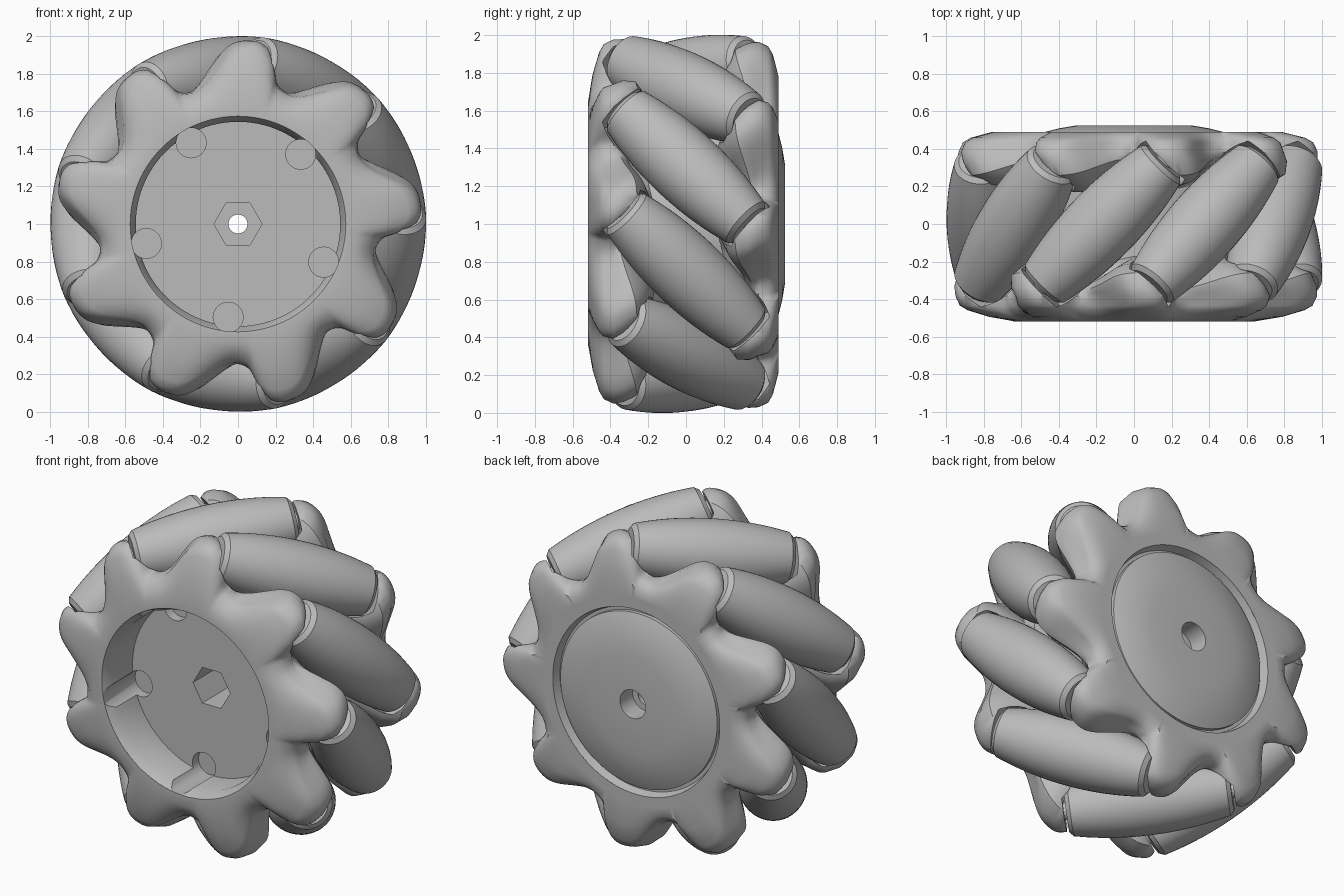
import bpy, bmesh
from math import sin, cos, pi, radians, sqrt
from mathutils import Matrix, Vector

if "Cube" in bpy.data.objects:
    bpy.data.objects.remove(bpy.data.objects["Cube"])

COUNT = 9                 # rollers around the wheel
STEP = 40                 # degrees between rollers
FIRST = 22                # angle of the first roller
AXIS_R = 0.803            # distance of roller axes from the wheel axis
HALF = 0.47               # half length of a roller
CENTRE = Vector((0, 0, 1))

grey = bpy.data.materials.new("light_grey")
grey.use_nodes = True
grey.diffuse_color = (0.5, 0.5, 0.5, 1)
grey.node_tree.nodes["Principled BSDF"].inputs["Base Color"].default_value = (0.5, 0.5, 0.5, 1)


def finish(name, bm):
    bmesh.ops.remove_doubles(bm, verts=bm.verts, dist=1e-5)
    bmesh.ops.recalc_face_normals(bm, faces=bm.faces)
    mesh = bpy.data.meshes.new(name)
    bm.to_mesh(mesh)
    bm.free()
    mesh.materials.append(grey)
    obj = bpy.data.objects.new(name, mesh)
    bpy.context.collection.objects.link(obj)
    return obj


def skin(bm, rows, closed):
    """Join rings of points into a surface; closed also joins last to first."""
    rings = [[bm.verts.new(p) for p in row] for row in rows]
    pairs = list(zip(rings, rings[1:]))
    if closed:
        pairs.append((rings[-1], rings[0]))
    for a, b in pairs:
        for i in range(len(a)):
            j = (i + 1) % len(a)
            bm.faces.new((a[i], a[j], b[j], b[i]))


def lathe(bm, profile, frame, sides, closed=False):
    """Turn (radius, height) points around the frame's z axis."""
    rows = [[frame @ Vector((r * cos(2 * pi * i / sides), r * sin(2 * pi * i / sides), h))
             for i in range(sides)] for r, h in profile]
    skin(bm, rows, closed)


def polar(r, degrees, y):
    a = radians(degrees)
    return CENTRE + Vector((r * cos(a), y, r * sin(a)))


def frame_along(origin, direction):
    return Matrix.Translation(origin) @ direction.to_track_quat('Z', 'Y').to_matrix().to_4x4()


def roller_frame(k):
    deg = FIRST + STEP * k
    a = radians(deg)
    return frame_along(polar(AXIS_R, deg, 0), Vector((sin(a), 1, -cos(a))).normalized())


def roller_radius(s):
    return sqrt(1 - s * s / 2) - AXIS_R


def cut(obj, cutter):
    mod = obj.modifiers.new("cut", 'BOOLEAN')
    mod.operation = 'DIFFERENCE'
    mod.solver = 'EXACT'
    mod.use_self = True
    mod.object = cutter
    bpy.context.view_layer.objects.active = obj
    bpy.ops.object.modifier_apply(modifier=mod.name)


def smooth(obj, angle=35):
    bpy.ops.object.select_all(action='DESELECT')
    obj.select_set(True)
    bpy.context.view_layer.objects.active = obj
    bpy.ops.object.shade_smooth_by_angle(angle=radians(angle))


# Barrel rollers with chamfered ends and axle stubs
body = [(roller_radius(s), s) for s in [HALF * (i / 8 - 1) * 0.95 for i in range(17)]]
end_r = roller_radius(HALF) - 0.02
profile = ([(0, -0.5), (0.05, -0.5), (0.05, -HALF), (end_r, -HALF)] + body
           + [(end_r, HALF), (0.05, HALF), (0.05, 0.5), (0, 0.5)])
for k in range(COUNT):
    bm = bmesh.new()
    lathe(bm, profile, roller_frame(k), 40)
    smooth(finish(f"roller_{k + 1}", bm))

# Clearance around the rollers
bm = bmesh.new()
gap = HALF + 0.015
clear = [(roller_radius(s) + 0.01, s) for s in [gap * (i / 5 - 1) for i in range(11)]]
for k in range(COUNT):
    lathe(bm, [(0, -gap)] + clear + [(0, gap)], roller_frame(k), 32)
clearance = finish("roller_clearance", bm)
clearance.hide_render = True

# Lobed outline: one lobe as (angle, radius), repeated around the wheel
LOW, HIGH = 0.745, 0.98
LOBE = [(73, 0.76), (68.5, LOW), (64, 0.765), (60, 0.81), (56.5, 0.865), (53, 0.925),
        (49.5, 0.965), (45, HIGH), (41.5, 0.965), (38.7, 0.92), (36.5, 0.85), (35, 0.79)]


def lobe_point(i):
    turn, n = divmod(i, len(LOBE))
    a, r = LOBE[n]
    return Vector((a - STEP * turn, r))


def outline():
    points = []
    for i in range(len(LOBE) * COUNT):
        p, q, s, t = (lobe_point(i + d) for d in (-1, 0, 1, 2))
        for u in (0, 1 / 3, 2 / 3):
            points.append(q + (s - p) * u / 2 + (2 * p - 5 * q + 4 * s - t) * u * u / 2
                          + (3 * q - p - 3 * s + t) * u ** 3 / 2)
    return points


# Side plates: layers of (rim fraction, depth, twist, thinning in the valleys)
LAYERS = [(0, -0.52, 0, 0), (0.45, -0.495, 0, 0), (0.8, -0.46, 0, 0), (0.93, -0.435, 0, 0),
          (1, -0.385, 0, 0), (1, -0.33, 2, 0.04), (0.92, -0.26, 4, 0.09),
          (0.65, -0.21, 6, 0.11), (0, -0.17, 6, 0.11)]


def side_plate(name, face_y, turn):
    rim = outline()
    rows = [[polar(0.575, p[0], face_y) for p in rim]]
    for f, y, twist, thin in LAYERS:
        row = []
        for a, r in rim:
            valley = (HIGH - r) / (HIGH - LOW)
            row.append(polar(0.64 + (r - 0.64) * f, a + twist * f, max(y - thin * valley, face_y)))
        rows.append(row)
    rows.append([polar(0.58, p[0], -0.17) for p in rim])
    bm = bmesh.new()
    skin(bm, rows, True)
    bm.transform(turn)
    plate = finish(name, bm)
    cut(plate, clearance)
    smooth(plate, 40)


a = radians(FIRST)
half_turn = (Matrix.Translation(CENTRE) @ Matrix.Rotation(pi, 4, Vector((cos(a), 0, sin(a))))
             @ Matrix.Translation(-CENTRE))
side_plate("front_plate", -0.52, Matrix.Identity(4))
side_plate("back_plate", -0.49, half_turn)
bpy.data.objects.remove(clearance)

# Hub: front cavity with chamfered lip, bore, domed back cap and barrel in one turned shape
wheel_axis = Vector((0, 1, 0))
hub_profile = [(0.05, -0.26), (0.05, 0.4), (0.088, 0.4), (0.088, 0.525), (0.31, 0.525),
               (0.4, 0.51), (0.48, 0.49), (0.54, 0.465), (0.54, 0.44), (0.56, 0.44),
               (0.575, 0.488), (0.6, 0.488), (0.6, -0.518), (0.575, -0.518),
               (0.545, -0.46), (0.545, -0.26)]
bm = bmesh.new()
lathe(bm, hub_profile, frame_along(CENTRE, wheel_axis), 96, True)
hub = finish("hub", bm)


def drill(radius, x, z, y0, y1, sides):
    bm = bmesh.new()
    tube = [(0, y0), (radius, y0), (radius, y1), (0, y1)]
    turn = Matrix.Rotation(-pi / 2, 4, 'X')
    lathe(bm, tube, Matrix.Translation((x, 0, z)) @ turn, sides)
    tool = finish("drill", bm)
    cut(hub, tool)
    bpy.data.objects.remove(tool)


# Hexagonal nut recess and five round pockets
drill(0.128, 0, 1, -0.4, 0.05, 6)
for k in range(5):
    p = polar(0.5, 48 + 72 * k, 0)
    drill(0.08, p.x, p.z, -0.6, -0.2, 32)
smooth(hub, 30)
